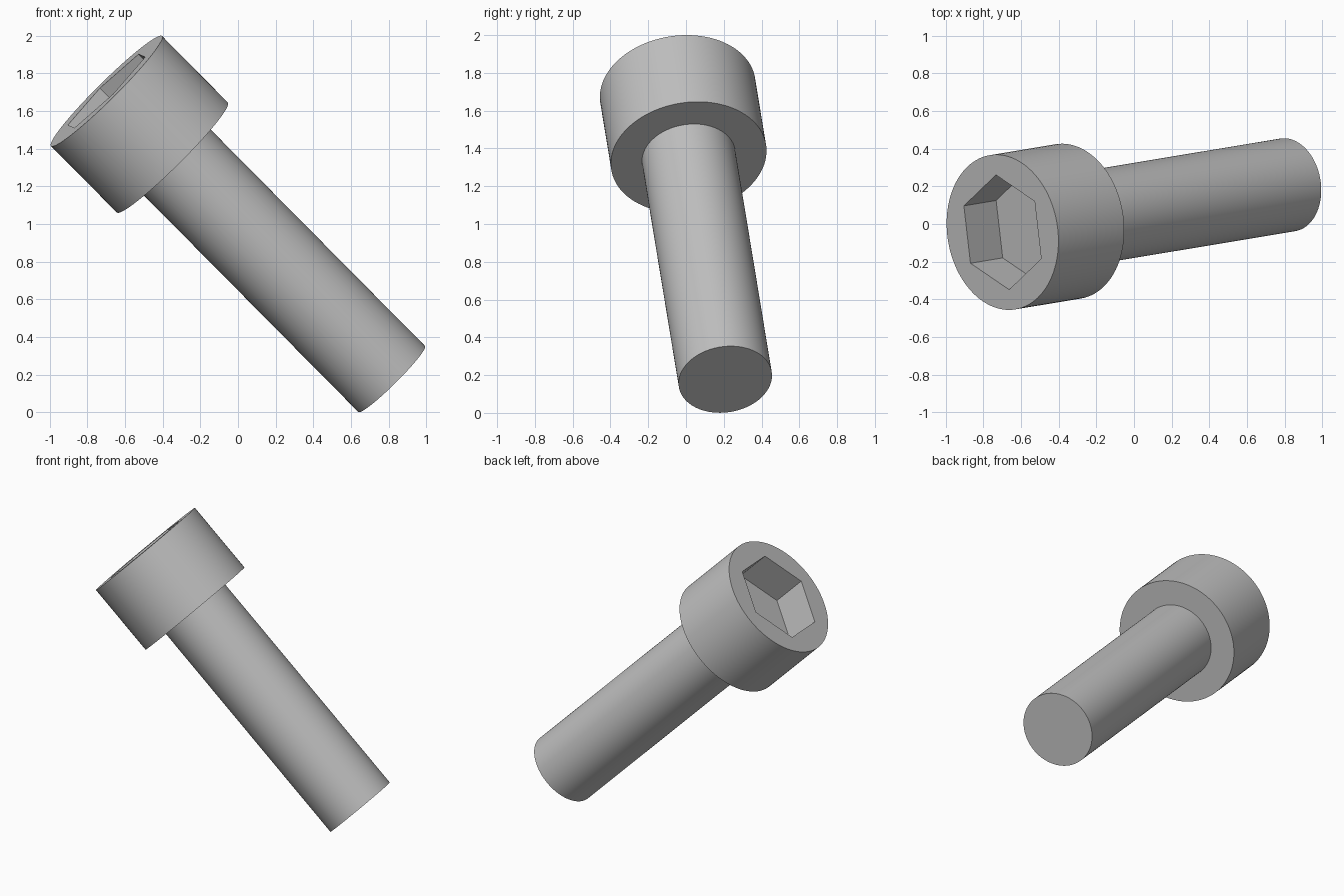
import bpy
import bmesh
import math
from mathutils import Matrix, Vector

cube = bpy.data.objects.get("Cube")
if cube:
    bpy.data.objects.remove(cube, do_unlink=True)

SEGMENTS = 96
HEAD_TOP = Vector((-0.698, -0.044, 1.706))
SHAFT_END = Vector((0.816, 0.208, 0.177))
HEAD_RADIUS, SHAFT_RADIUS, HEX_RADIUS = 0.415, 0.249, 0.307
HEAD_HEIGHT, SOCKET_DEPTH = 0.5, 0.245
LENGTH = (SHAFT_END - HEAD_TOP).length


def circle(radius):
    return lambda angle: radius


def hexagon(radius):
    side = math.pi / 3
    return lambda angle: radius * math.cos(side / 2) / math.cos(angle % side - side / 2)


def loft(name, sections):
    """Join (outline, height) sections into one closed skin."""
    bm = bmesh.new()
    rings = []
    for outline, height in sections:
        ring = []
        for i in range(SEGMENTS):
            angle = math.tau * i / SEGMENTS
            r = outline(angle)
            ring.append(bm.verts.new((r * math.cos(angle), r * math.sin(angle), height)))
        rings.append(ring)
    for a, b in zip(rings, rings[1:]):
        for i in range(SEGMENTS):
            j = (i + 1) % SEGMENTS
            bm.faces.new((a[i], a[j], b[j], b[i]))
    bm.faces.new(rings[0])
    bm.faces.new(rings[-1])
    bmesh.ops.recalc_face_normals(bm, faces=bm.faces)
    mesh = bpy.data.meshes.new(name)
    bm.to_mesh(mesh)
    bm.free()
    obj = bpy.data.objects.new(name, mesh)
    bpy.context.collection.objects.link(obj)
    return obj


# One skin: socket floor, socket mouth, head rim, head underside, shaft
bolt = loft("socket_head_bolt", [
    (hexagon(HEX_RADIUS), -SOCKET_DEPTH),
    (hexagon(HEX_RADIUS), 0),
    (circle(HEAD_RADIUS), 0),
    (circle(HEAD_RADIUS), -HEAD_HEIGHT),
    (circle(SHAFT_RADIUS), -HEAD_HEIGHT),
    (circle(SHAFT_RADIUS), -LENGTH),
])

# Lean the bolt, with a socket corner pointing towards the back
axis = (HEAD_TOP - SHAFT_END).normalized()
corner = Vector((-0.035, 0.305, 0.0155))
corner = (corner - axis * corner.dot(axis)).normalized()
turn = Matrix((corner, axis.cross(corner), axis)).transposed()
bolt.data.transform(Matrix.Translation(HEAD_TOP) @ turn.to_4x4())

# Plain grey metal
steel = bpy.data.materials.new("grey_steel")
steel.use_nodes = True
colour = (0.53, 0.53, 0.53, 1)
steel.diffuse_color = colour
steel.node_tree.nodes["Principled BSDF"].inputs["Base Color"].default_value = colour
bolt.data.materials.append(steel)

bpy.ops.object.select_all(action="DESELECT")
bolt.select_set(True)
bpy.context.view_layer.objects.active = bolt
bpy.ops.object.shade_smooth_by_angle(angle=math.radians(30))
